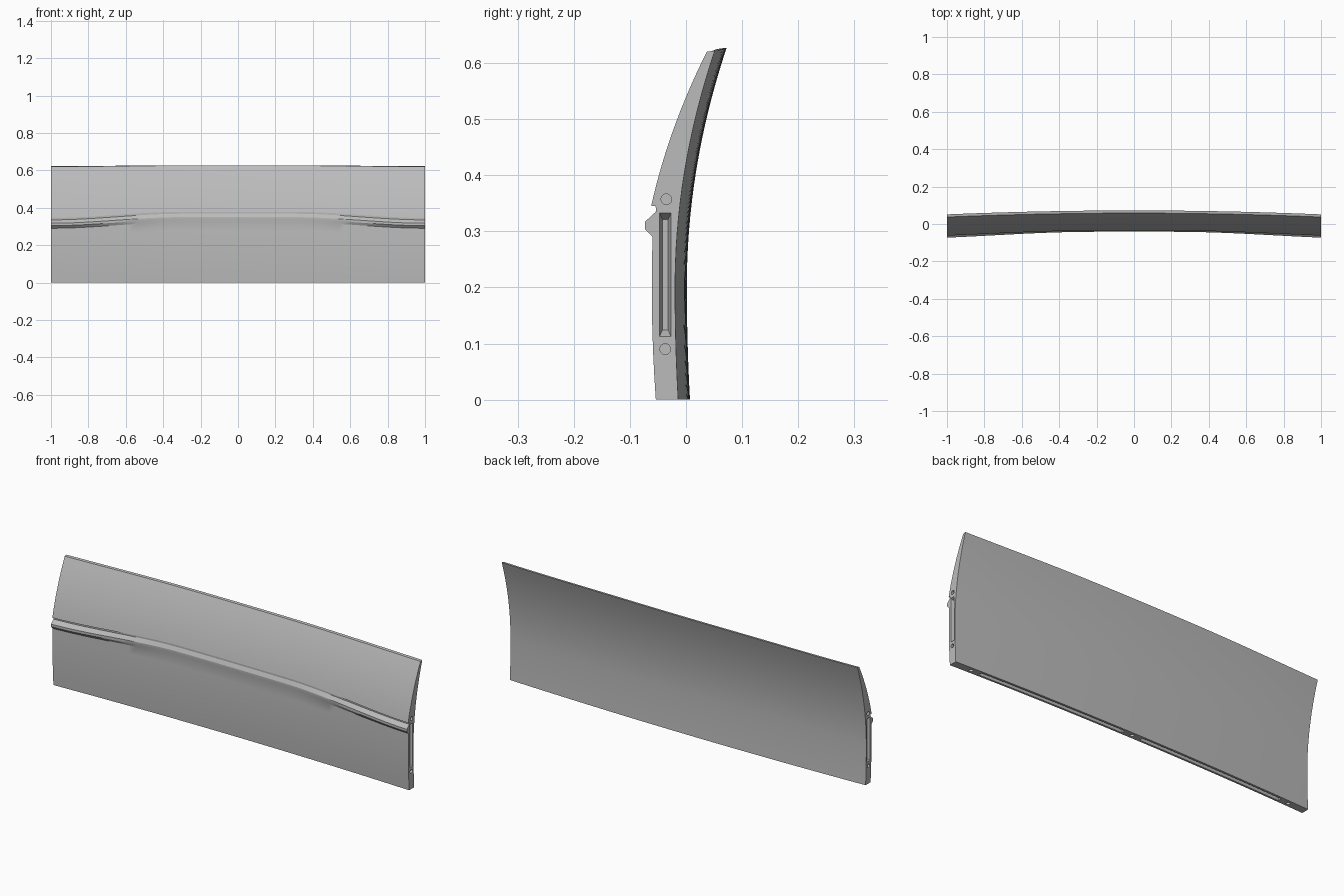
import bpy, bmesh, math
from mathutils import Matrix, Vector

cube = bpy.data.objects.get("Cube")
if cube:
    bpy.data.objects.remove(cube, do_unlink=True)

grey = bpy.data.materials.new("plain grey")
grey.use_nodes = True
grey.diffuse_color = (0.5, 0.5, 0.5, 1)
grey.node_tree.nodes["Principled BSDF"].inputs["Base Color"].default_value = (0.5, 0.5, 0.5, 1)


def bow(x):
    """Plan curve: the middle sits further back than the ends."""
    return 0.021 * (1 - x * x)


def middle(x):
    """1 at the middle of the panel, easing to 0 at the ends."""
    t = min(max((abs(x) - 0.3) / 0.7, 0), 1)
    return 1 - t * t * (3 - 2 * t)


def front_low(z):
    return -0.061 + 0.18 * (z - 0.2) ** 2


def front_high(z):
    d = z - 0.345
    return -0.062 + 0.22 * d + 0.51 * d * d


def back(z):
    return -0.0195 + (0.398 if z > 0.2 else 0.14) * (z - 0.2) ** 2


def spread(a, b, n):
    return [a + (b - a) * i / (n - 1) for i in range(n)]


def section(x):
    """Closed cross-section: lower front, moulding, upper front, back."""
    m = middle(x)
    rise = 0.03 * m
    out = 1 - 0.55 * m
    pts = [(front_low(z), z) for z in spread(0, 0.29 + rise, 8)]
    base = pts[-1][0] + 0.003 * m
    for dy, z in ((-0.0135, 0.304), (-0.0135, 0.317), (0.006, 0.335), (0.0055, 0.345)):
        pts.append((base + dy * out, z + rise))
    pts += [(front_high(z), z) for z in spread(0.345 + rise, 0.62, 14)]
    pts += [(back(z), z) for z in reversed(spread(0, 0.622, 24))]
    tall = 1 + 0.008 * m
    return [Vector((x, y + bow(x), z * tall)) for y, z in pts]


def loft(bm, rings):
    """Skin a row of closed rings and cap both ends."""
    rows = [[bm.verts.new(p) for p in ring] for ring in rings]
    for a, b in zip(rows, rows[1:]):
        for i in range(len(a)):
            j = (i + 1) % len(a)
            bm.faces.new((a[i], a[j], b[j], b[i]))
    bm.faces.new(rows[0])
    bm.faces.new(rows[-1])


def finish(name, bm):
    bmesh.ops.recalc_face_normals(bm, faces=bm.faces)
    mesh = bpy.data.meshes.new(name)
    bm.to_mesh(mesh)
    bm.free()
    mesh.materials.append(grey)
    obj = bpy.data.objects.new(name, mesh)
    bpy.context.collection.objects.link(obj)
    return obj


def hole(bm, centre, axis):
    turn = Vector(axis).to_track_quat("Z", "Y").to_matrix().to_4x4()
    bmesh.ops.create_cone(bm, cap_ends=True, segments=20, radius1=0.0095, radius2=0.0095,
                          depth=0.03, matrix=Matrix.Translation(centre) @ turn)


# Curved panel with the moulding across its front
bm = bmesh.new()
loft(bm, [section(x) for x in spread(-1, 1, 49)])
panel = finish("curved_panel", bm)

# Tapered slots and dowel holes in the ends
bm = bmesh.new()
for side in (-1, 1):
    rings = []
    for depth, half, trim in ((-0.005, 0.0115, 0), (0.02, 0.005, 0.014)):
        x = side * (1 - depth)
        rings.append([Vector((x, -0.037 + s * half, z)) for s, z in (
            (-1, 0.11 + trim), (1, 0.11 + trim), (1, 0.335 - trim), (-1, 0.335 - trim))])
    loft(bm, rings)
    for y, z in ((-0.037, 0.09), (-0.035, 0.357)):
        hole(bm, (side, y, z), (1, 0, 0))

# Slots and dowel holes along the underside
for side in (-1, 1):
    rings = []
    for x in spread(0.05 * side, 0.85 * side, 13):
        y = -0.034 + bow(x)
        rings.append([Vector((x, y + w, z)) for w, z in (
            (-0.0105, -0.003), (0.0105, -0.003), (0.005, 0.02), (-0.005, 0.02))])
    loft(bm, rings)
for x in (-0.9, 0, 0.9):
    hole(bm, (x, -0.034 + bow(x), 0), (0, 0, 1))
cutter = finish("slot_cutter", bm)
cutter.hide_render = True
cutter.hide_set(True)

cut = panel.modifiers.new("slots", "BOOLEAN")
cut.operation = "DIFFERENCE"
cut.solver = "EXACT"
cut.object = cutter

# Apply the cut, then smooth the curves and keep the edges sharp
bpy.ops.object.select_all(action="DESELECT")
bpy.context.view_layer.objects.active = panel
panel.select_set(True)
bpy.ops.object.modifier_apply(modifier=cut.name)
bpy.data.objects.remove(cutter, do_unlink=True)
bpy.ops.object.shade_smooth_by_angle(angle=math.radians(25))
